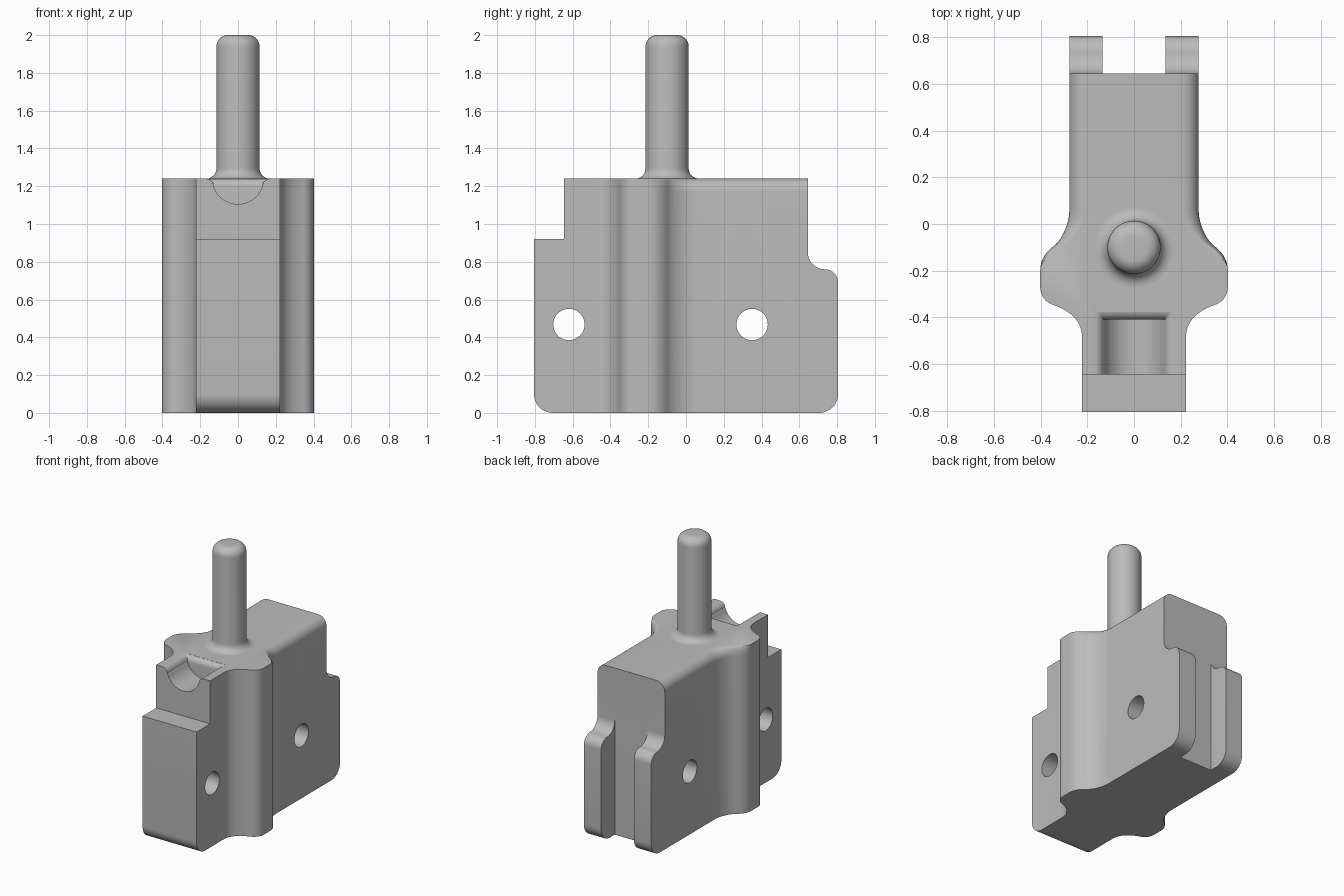
import bpy, bmesh
from math import sin, cos, radians, sqrt, pi
from mathutils import Vector
from mathutils.geometry import interpolate_bezier

if "Cube" in bpy.data.objects:
    bpy.data.objects.remove(bpy.data.objects["Cube"])

TOP = 1.24
grey = bpy.data.materials.new("plain grey")
grey.use_nodes = True
GREY = (0.5, 0.5, 0.5, 1)
grey.diffuse_color = GREY
grey.node_tree.nodes["Principled BSDF"].inputs["Base Color"].default_value = GREY


def loft(name, rings, hidden=False):
    """Skin a stack of closed rings and cap both ends."""
    bm = bmesh.new()
    loops = [[bm.verts.new(p) for p in ring] for ring in rings]
    n = len(rings[0])
    for a, b in zip(loops, loops[1:]):
        for i in range(n):
            j = (i + 1) % n
            bm.faces.new((a[i], a[j], b[j], b[i]))
    bm.faces.new(loops[0][::-1])
    bm.faces.new(loops[-1])
    bmesh.ops.recalc_face_normals(bm, faces=bm.faces)
    mesh = bpy.data.meshes.new(name)
    bm.to_mesh(mesh)
    bm.free()
    mesh.materials.append(grey)
    obj = bpy.data.objects.new(name, mesh)
    bpy.context.collection.objects.link(obj)
    obj.hide_render = hidden
    return obj


def prism_x(name, profile, half):
    """Extrude a y-z profile across x."""
    return loft(name, [[(x, y, z) for y, z in profile] for x in (-half, half)], True)


def arc(cx, cy, r, start, end, n=10):
    angles = [radians(start + (end - start) * i / n) for i in range(n + 1)]
    return [(cx + r * cos(a), cy + r * sin(a)) for a in angles]


def bezier(*pts):
    return [tuple(p[:2]) for p in interpolate_bezier(*[Vector((x, y, 0)) for x, y in pts], 12)]


def cut(target, cutter, operation='DIFFERENCE'):
    mod = target.modifiers.new("cut", 'BOOLEAN')
    mod.object, mod.operation, mod.solver = cutter, operation, 'EXACT'
    bpy.context.view_layer.objects.active = target
    bpy.ops.object.modifier_apply(modifier=mod.name)
    bpy.data.objects.remove(cutter)


def smooth(obj):
    bpy.ops.object.select_all(action='DESELECT')
    obj.select_set(True)
    bpy.context.view_layer.objects.active = obj
    bpy.ops.object.shade_smooth_by_angle(angle=radians(30))


# Plan outline: wide back, flared shoulders, narrow front
half = [(0.277, 0.9), (0.277, 0.3)]
half += bezier((0.277, 0.06), (0.277, 0), (0.31, -0.07), (0.345, -0.095))
half += bezier((0.345, -0.095), (0.385, -0.125), (0.402, -0.16), (0.402, -0.2))[1:]
half += bezier((0.402, -0.27), (0.402, -0.31), (0.375, -0.338), (0.345, -0.347))
half += bezier((0.345, -0.347), (0.28, -0.37), (0.222, -0.41), (0.222, -0.49))[1:]
half += [(0.222, -0.9)]
plan = half + [(-x, y) for x, y in reversed(half)]

# Body stack: the top rear edges round over and fade out at the shoulders
ROUND = 0.07


def plan_ring(z):
    rise = max(0, z - (TOP - ROUND))
    inset = ROUND - sqrt(max(0, ROUND ** 2 - rise ** 2))
    ring = []
    for x, y in plan:
        fade = min(1, max(0, (y + 0.18) / 0.18))
        ring.append((x - inset * fade * (1 if x > 0 else -1), y, z))
    return ring


heights = [-0.05] + [TOP - ROUND + ROUND * sin(i * pi / 16) for i in range(9)]
body = loft("body", [plan_ring(z) for z in heights])

# Side outline: rounded bottom corners, front step, curved rear step
side = arc(-0.705, 0.1, 0.1, 180, 270) + arc(0.705, 0.1, 0.1, 270, 360)
side += arc(0.735, 0.69, 0.07, 0, 90) + arc(0.735, 0.85, 0.09, 270, 180)
side += [(0.645, 1.4), (-0.645, 1.4), (-0.645, 0.92), (-0.805, 0.92)]
cut(body, prism_x("side_outline", side, 0.6), 'INTERSECT')

# Rear slot between the two flanges
slot = [(0.645, -0.1), (0.9, -0.1), (0.9, 1), (0.645, 1)]
cut(body, prism_x("slot_cutter", slot, 0.135))

# Cross holes
for y in (-0.62, 0.35):
    cut(body, prism_x("hole_cutter", arc(y, 0.468, 0.083, 0, 352.5, 47), 0.6))

# Round-bottomed groove in the front top, with a rounded rim
RIM, REAR = 0.04, -0.41
right = [(0.17, 1.3)] + arc(0.17, TOP - RIM, RIM, 90, 180, 8)
bowl = arc(0, TOP, 0.135, -18, -162, 20)
groove = right + bowl + [(-x, z) for x, z in reversed(right)]
rings = [[(x, y, z) for x, z in groove] for y in (-0.8, REAR)]
for i in range(8):
    t = RIM * (1 - cos(i * pi / 16))
    floor = TOP - RIM + RIM * sin(i * pi / 16)
    rings.append([(x, REAR + t, max(z, floor)) for x, z in groove])
cut(body, loft("groove_cutter", rings, True))
smooth(body)

# Pin: filleted foot, straight shaft, rounded tip
R, FOOT, TIP = 0.114, 0.055, 0.06
shape = arc(R + FOOT, TOP + FOOT, FOOT, 270, 180, 8)
shape += arc(R - TIP, 2 - TIP, TIP, 0, 90, 8)
turn = [2 * pi * i / 48 for i in range(48)]
pin = loft("pin", [[(r * cos(a), r * sin(a) - 0.1, z) for a in turn] for r, z in shape])
smooth(pin)
